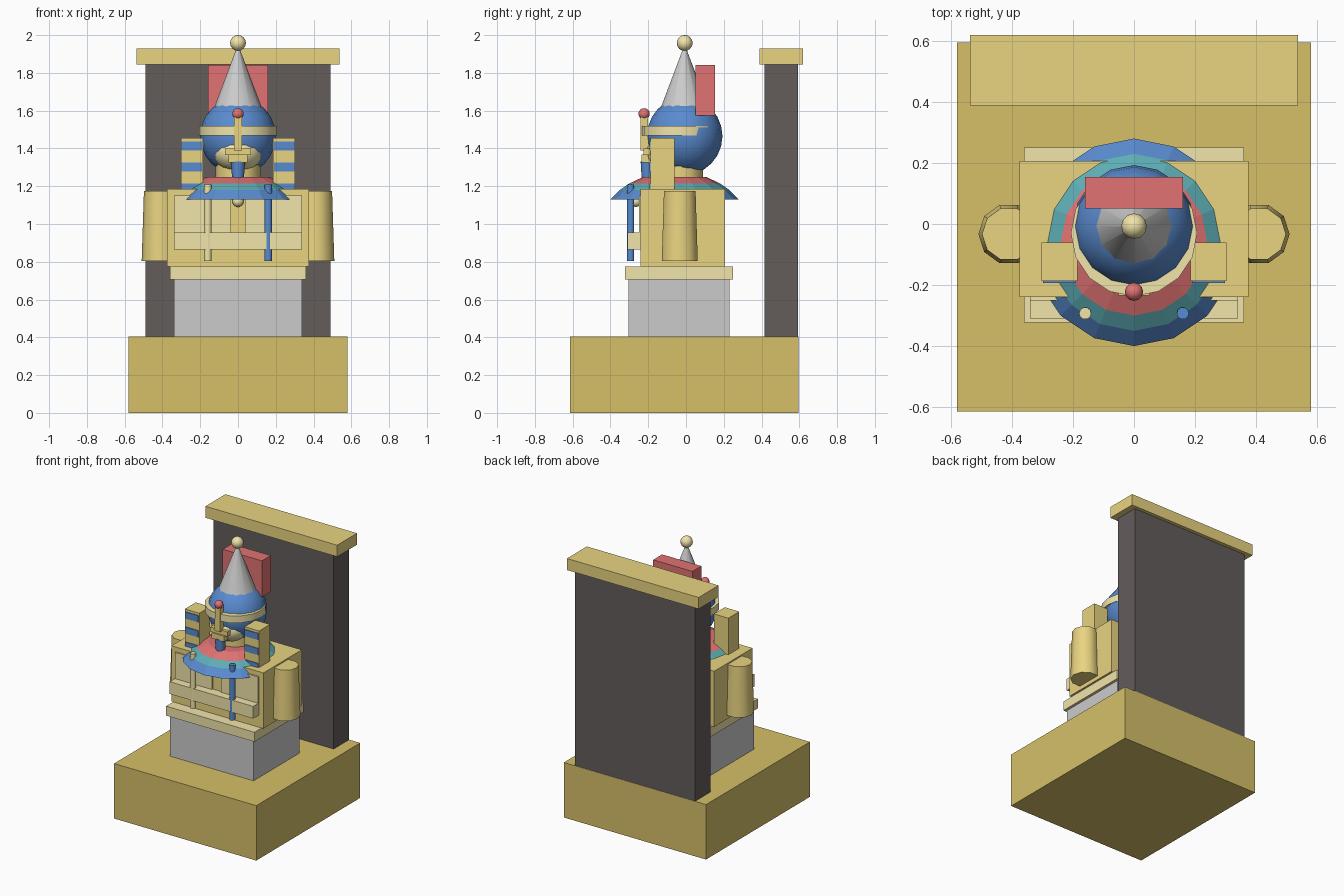
import bpy, bmesh, math

if "Cube" in bpy.data.objects:
    bpy.data.objects.remove(bpy.data.objects["Cube"])


def material(name, rgb):
    m = bpy.data.materials.new(name)
    m.diffuse_color = (*rgb, 1)
    m.use_nodes = True
    m.node_tree.nodes["Principled BSDF"].inputs["Base Color"].default_value = m.diffuse_color
    return m


GOLD = material("gold", (0.82, 0.66, 0.22))
OCHRE = material("ochre", (0.67, 0.53, 0.14))
CREAM = material("cream", (0.88, 0.78, 0.40))
BLUE = material("blue", (0.10, 0.26, 0.63))
RED = material("red", (0.75, 0.17, 0.17))
TEAL = material("teal", (0.11, 0.42, 0.46))
DARK = material("dark", (0.125, 0.11, 0.105))


def finish(name, bm, mat, smooth=False):
    bmesh.ops.recalc_face_normals(bm, faces=bm.faces)
    me = bpy.data.meshes.new(name)
    bm.to_mesh(me)
    bm.free()
    ob = bpy.data.objects.new(name, me)
    bpy.context.collection.objects.link(ob)
    if mat:
        me.materials.append(mat)
    if smooth:
        bpy.context.view_layer.objects.active = ob
        ob.select_set(True)
        bpy.ops.object.shade_smooth_by_angle(angle=math.radians(40))
        ob.select_set(False)
    return ob


def box(name, x, y, z, mat=None):
    """Box from (min, max) ranges."""
    bm = bmesh.new()
    bmesh.ops.create_cube(bm, size=1)
    for v in bm.verts:
        v.co = [(a + b) / 2 + c * (b - a) for (a, b), c in zip((x, y, z), v.co)]
    return finish(name, bm, mat)


def lathe(name, center, profile, sides, mat=None, smooth=False):
    """Capped stack of rings; profile holds (radius, z) pairs."""
    bm = bmesh.new()
    rings = []
    for r, z in profile:
        angles = [2 * math.pi * i / sides for i in range(sides)]
        rings.append([bm.verts.new((center[0] + r * math.cos(a),
                                    center[1] + r * math.sin(a), z)) for a in angles])
    for lo, hi in zip(rings, rings[1:]):
        for i in range(sides):
            j = (i + 1) % sides
            bm.faces.new((lo[i], lo[j], hi[j], hi[i]))
    bm.faces.new(rings[0])
    bm.faces.new(rings[-1])
    return finish(name, bm, mat, smooth)


def ball(name, center, radii, mat, u=12, v=8):
    bm = bmesh.new()
    bmesh.ops.create_uvsphere(bm, u_segments=u, v_segments=v, radius=1)
    for vert in bm.verts:
        vert.co = [c + p * r for c, p, r in zip(center, vert.co, radii)]
    return finish(name, bm, mat, True)


def sym(w):
    return (-w, w)


def side_range(s, a, b):
    return tuple(sorted((s * a, s * b)))


# Base, back slab and pedestal
box("base", sym(0.58), (-0.615, 0.595), (0, 0.405), OCHRE)
box("back_slab", sym(0.49), (0.415, 0.593), (0.405, 1.845), DARK)
box("slab_cap", sym(0.537), (0.388, 0.62), (1.845, 1.93), GOLD)
box("pedestal", sym(0.34), (-0.305, 0.23), (0.405, 0.705))
box("pedestal_trim", sym(0.36), (-0.322, 0.25), (0.705, 0.775), CREAM)

# Torso with chest band and pendant
box("torso", sym(0.375), (-0.24, 0.207), (0.775, 1.185), GOLD)
box("chest_band", sym(0.34), (-0.31, -0.235), (0.866, 0.956), CREAM)
ball("pendant", (0, -0.265, 1.12), (0.03, 0.03, 0.03), CREAM)

# Parts mirrored left and right
for s, side in ((-1, "left"), (1, "right")):
    box(f"{side}_chest_panel", side_range(s, 0.037, 0.34), (-0.25, -0.23), (0.866, 1.15), CREAM)
    lathe(f"{side}_arm", (s * 0.41, -0.033), [(0.1, 0.805), (0.088, 1.175)], 10, GOLD, True)
    lathe(f"{side}_staff", (s * 0.16, -0.293), [(0.02, 0.805), (0.02, 1.21)], 10,
          CREAM if s < 0 else BLUE, True)
    box(f"{side}_lappet", side_range(s, 0.185, 0.303), (-0.187, -0.06), (1.18, 1.455), GOLD)
    for i in range(3):
        z = 1.413 - 0.111 * i
        box(f"{side}_lappet_stripe_{i}", side_range(s, 0.19, 0.298), (-0.193, -0.18),
            (z - 0.024, z + 0.024), BLUE)

# Flared collar in three bands
collar = [("outer", BLUE, (0.34, 1.13), (0.29, 1.18)),
          ("middle", TEAL, (0.29, 1.18), (0.24, 1.215)),
          ("inner", RED, (0.24, 1.215), (0.165, 1.25))]
for part, mat, low, high in collar:
    lathe(f"{part}_collar", (0, -0.06), [low, high], 16, mat)

# Neck, head and face
lathe("neck", (0, -0.03), [(0.12, 1.18), (0.12, 1.32)], 12, GOLD, True)
ball("head", (0, -0.007, 1.465), (0.2, 0.2, 0.205), BLUE, 16, 12)
ball("face", (0, -0.085, 1.375), (0.13, 0.13, 0.1), CREAM, 16, 10)
box("nose", sym(0.022), (-0.24, -0.18), (1.39, 1.48), GOLD)
box("mouth", sym(0.07), (-0.225, -0.17), (1.365, 1.4), GOLD)
box("chin", sym(0.05), (-0.235, -0.15), (1.325, 1.367), GOLD)
lathe("beard", (0, -0.205), [(0.03, 1.22), (0.037, 1.33)], 10, BLUE, True)

# Headband and brow ornament
lathe("headband", (0, -0.03), [(0.207, 1.468), (0.207, 1.52)], 16, CREAM, True)
box("brow_stem", sym(0.02), (-0.24, -0.2), (1.46, 1.57), GOLD)
ball("brow_bead", (0, -0.222, 1.583), (0.03, 0.03, 0.03), RED)

# Tall crown, finial and rear plume
lathe("crown", (0, -0.007), [(0.14, 1.58), (0.008, 1.93)], 12, None, True)
ball("crown_finial", (0, -0.007, 1.958), (0.042, 0.042, 0.042), CREAM)
box("rear_plume", sym(0.16), (0.05, 0.154), (1.575, 1.843), RED)
